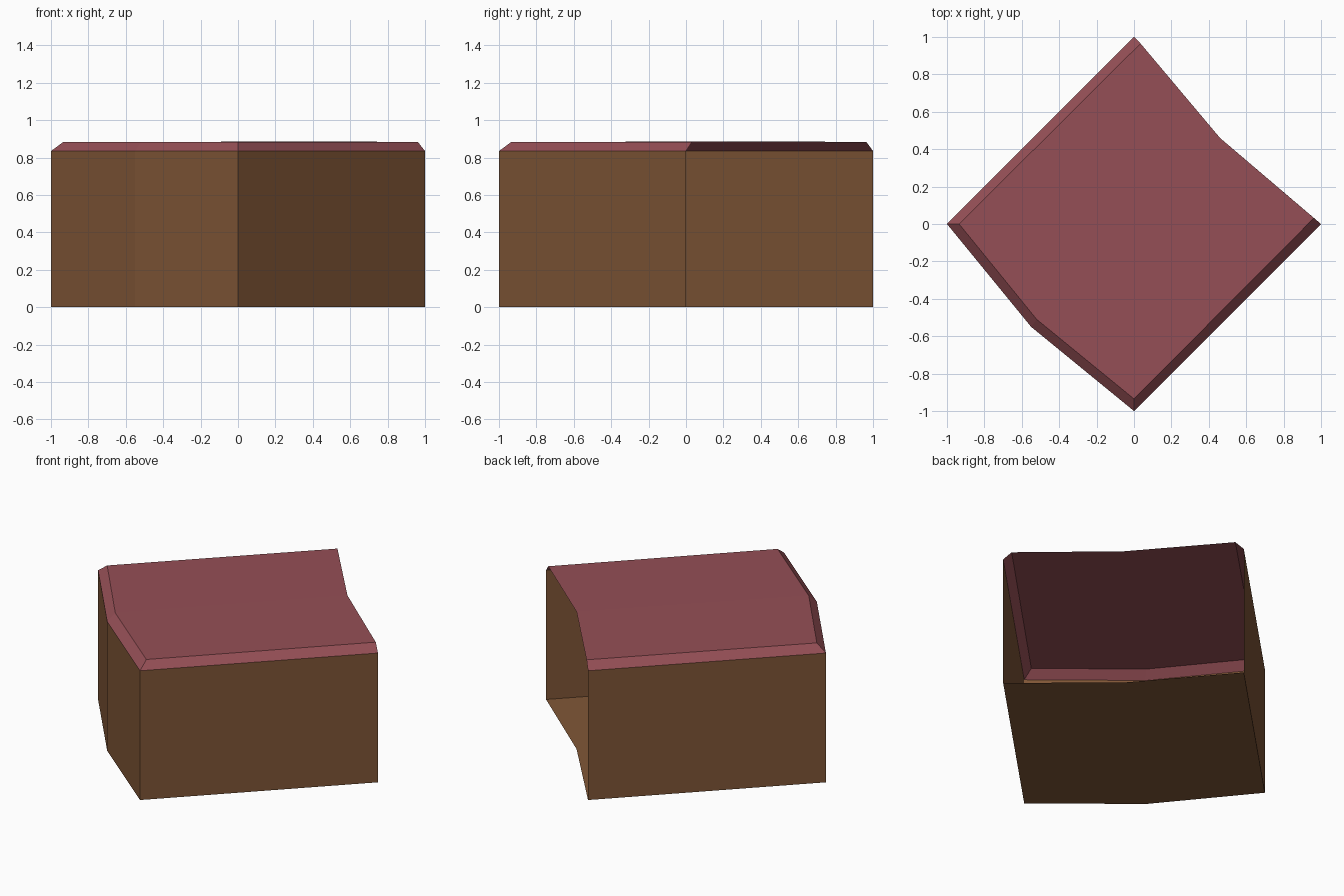
import bpy

if "Cube" in bpy.data.objects:
    bpy.data.objects.remove(bpy.data.objects["Cube"])


def material(name, colour):
    m = bpy.data.materials.new(name)
    m.diffuse_color = (*colour, 1)
    m.use_nodes = True
    m.node_tree.nodes["Principled BSDF"].inputs["Base Color"].default_value = m.diffuse_color
    return m


def sheet(name, verts, faces, mat):
    mesh = bpy.data.meshes.new(name)
    mesh.from_pydata(verts, [], faces)
    mesh.materials.append(mat)
    obj = bpy.data.objects.new(name, mesh)
    bpy.context.collection.objects.link(obj)
    return obj


def strip(name, low, high, mat):
    # Band of quads joining two matching outlines
    n = len(low)
    faces = [(i, i + 1, n + i + 1, n + i) for i in range(n - 1)]
    return sheet(name, low + high, faces, mat)


brown = material("brown wall", (0.22, 0.095, 0.038))
red = material("dusty red roof", (0.30, 0.078, 0.092))

EAVES, TOP = 0.835, 0.883

# Closed sides run from the back corner round to the right corner; the back right is open
sides = [(0, 1), (-1, 0), (-0.55, -0.55), (0, -1), (1, 0)]
inner = [(0.035, 0.965), (-0.935, 0), (-0.52, -0.51), (0, -0.935), (0.962, 0.032)]
notch = (0.46, 0.46)

base = [(x, y, 0) for x, y in sides]
eaves = [(x, y, EAVES) for x, y in sides]
rim = [(x, y, TOP) for x, y in inner]

# Floor, with the bent open edge
sheet("floor", base + [(*notch, 0)], [(5, 2, 1, 0), (5, 4, 3, 2)], brown)

# Walls on the closed sides
strip("walls", base, eaves, brown)

# Sloping roof border and nearly flat roof top
strip("roof_border", eaves, rim, red)
sheet("roof_top", rim + [(*notch, TOP + 0.004)], [(0, 1, 2, 5), (5, 2, 3, 4)], red)
